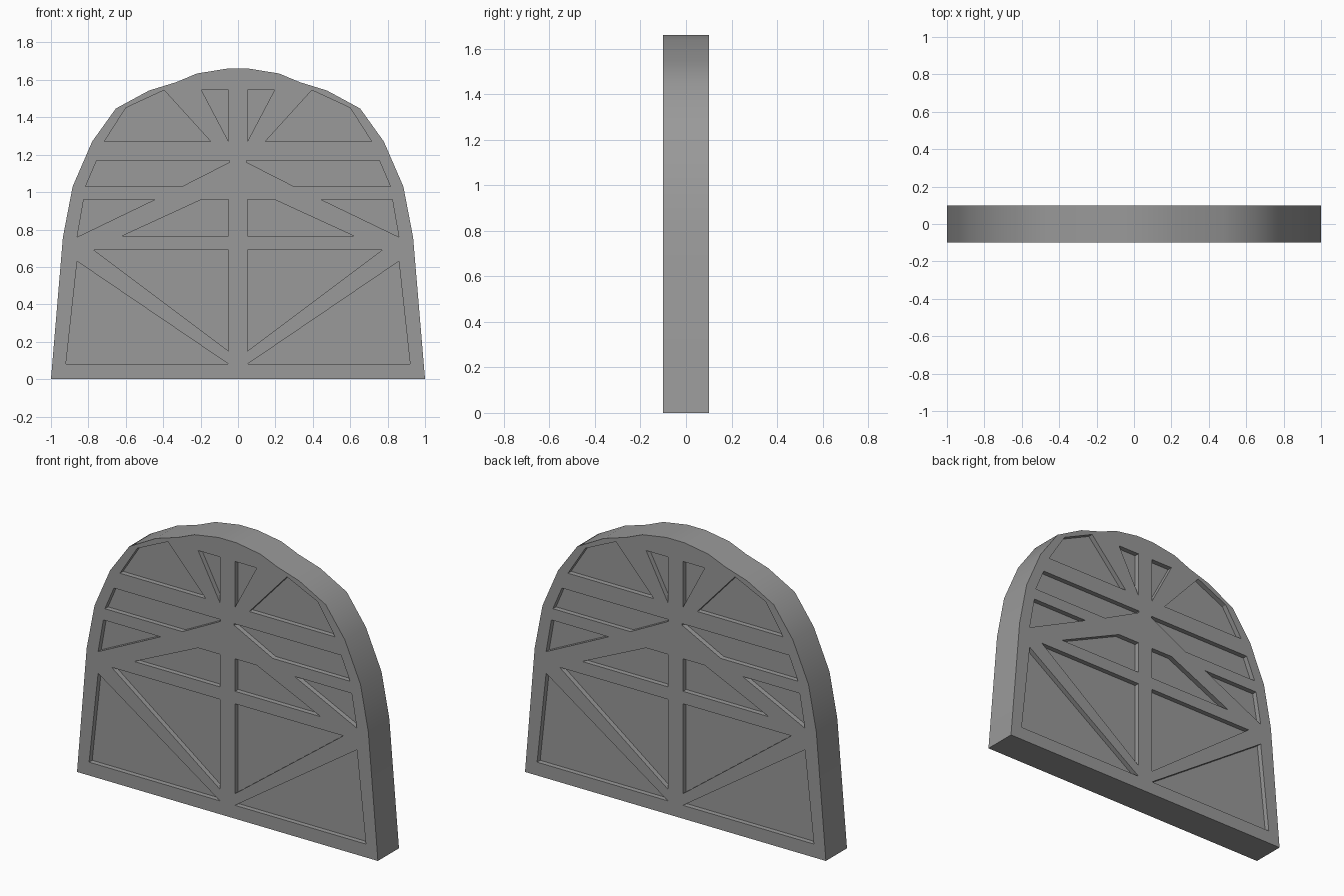
import bpy, bmesh

if "Cube" in bpy.data.objects:
    bpy.data.objects.remove(bpy.data.objects["Cube"], do_unlink=True)

HALF = 0.1      # half thickness of the plate
DEPTH = 0.03    # depth of the pockets

# Right half of the arched outline, from the base to the crown (x, z)
OUTLINE = [(-1, 0), (-.936, .76), (-.884, 1.03), (-.78, 1.27), (-.653, 1.447),
           (-.476, 1.543), (-.33, 1.588), (-.22, 1.634), (-.06, 1.66)]

# Pockets between the bars of the right half (x, z)
POCKETS = [
    [(-.92, .08), (-.05, .08), (-.86, .63)],
    [(-.77, .69), (-.05, .15), (-.05, .69)],
    [(-.86, .76), (-.445, .96), (-.825, .96)],
    [(-.62, .765), (-.05, .765), (-.05, .96), (-.195, .96)],
    [(-.815, 1.03), (-.3, 1.03), (-.045, 1.16), (-.045, 1.17), (-.755, 1.17)],
    [(-.715, 1.27), (-.145, 1.27), (-.395, 1.545), (-.6, 1.45)],
    [(-.05, 1.27), (-.05, 1.545), (-.195, 1.545)],
]


def mirrored(points):
    return [(-x, z) for x, z in reversed(points)]


def add_prism(bm, points, y0, y1):
    """Extrude an x-z polygon from y0 to y1."""
    face = bm.faces.new([bm.verts.new((x, y0, z)) for x, z in points])
    geom = bmesh.ops.extrude_face_region(bm, geom=[face])["geom"]
    verts = [v for v in geom if isinstance(v, bmesh.types.BMVert)]
    bmesh.ops.translate(bm, verts=verts, vec=(0, y1 - y0, 0))


def make_object(name, bm):
    bmesh.ops.recalc_face_normals(bm, faces=bm.faces)
    mesh = bpy.data.meshes.new(name)
    bm.to_mesh(mesh)
    bm.free()
    obj = bpy.data.objects.new(name, mesh)
    bpy.context.collection.objects.link(obj)
    return obj


# Plain grey material
grey = bpy.data.materials.new("grey")
grey.use_nodes = True
colour = (0.32, 0.32, 0.32, 1)
grey.diffuse_color = colour
grey.node_tree.nodes["Principled BSDF"].inputs["Base Color"].default_value = colour

# Solid arched plate
bm = bmesh.new()
add_prism(bm, OUTLINE + mirrored(OUTLINE), -HALF, HALF)
panel = make_object("arched_panel", bm)
panel.data.materials.append(grey)

# Pocket cutters for both halves, front and back
bm = bmesh.new()
for pocket in POCKETS:
    for shape in (pocket, mirrored(pocket)):
        for side in (-1, 1):
            add_prism(bm, shape, side * (HALF - DEPTH), side * (HALF + 0.05))
cutter = make_object("pocket_cutter", bm)
cutter.hide_render = True

# Sink the pockets, then drop the cutter
cut = panel.modifiers.new("pockets", 'BOOLEAN')
cut.operation = 'DIFFERENCE'
cut.solver = 'EXACT'
cut.object = cutter
bpy.context.view_layer.objects.active = panel
panel.select_set(True)
bpy.ops.object.modifier_apply(modifier=cut.name)
bpy.data.objects.remove(cutter, do_unlink=True)

# Smooth rim with sharp corners
bpy.ops.object.shade_smooth_by_angle(angle=0.52)
